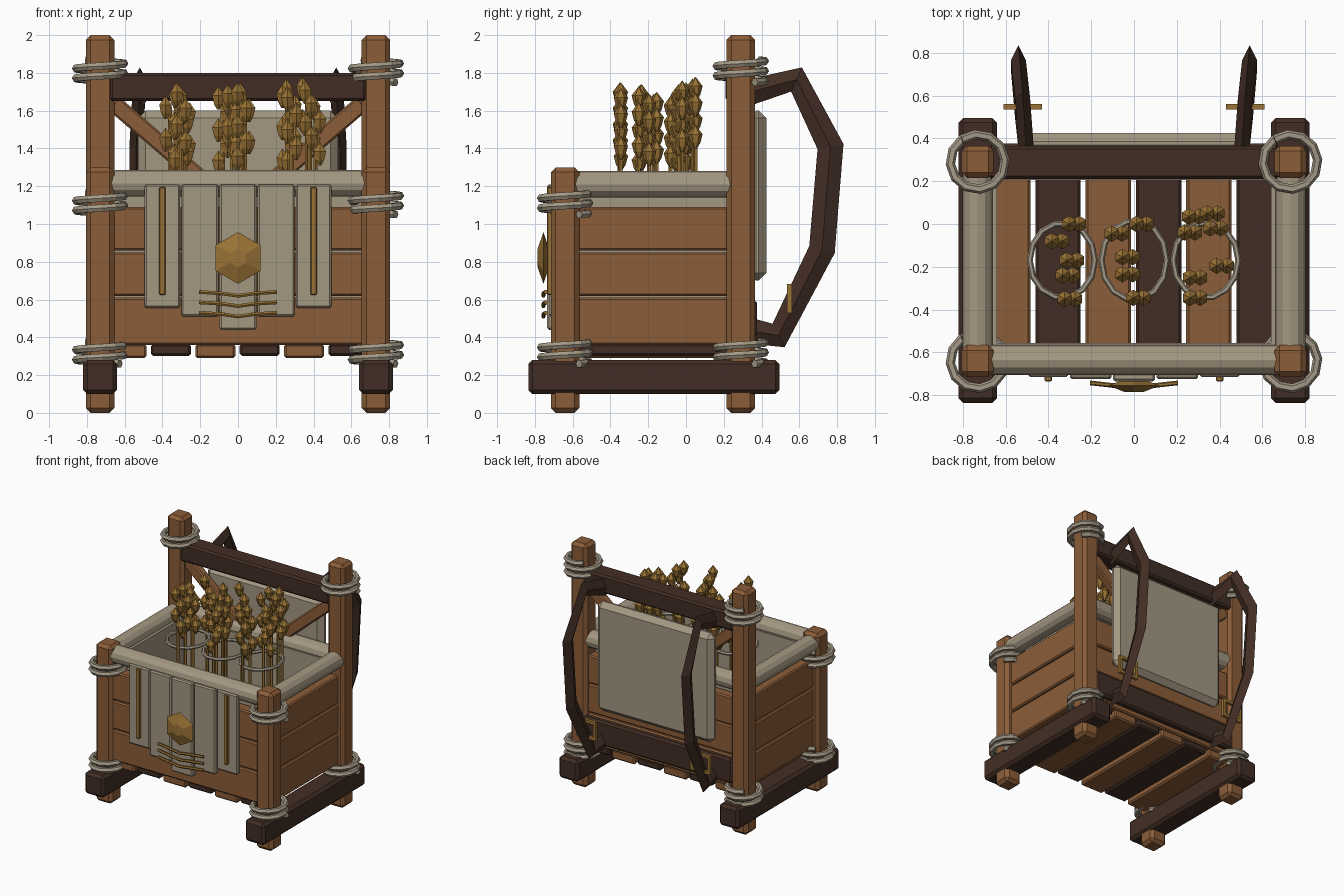
import bpy, bmesh, math
from mathutils import Vector, Matrix

if "Cube" in bpy.data.objects:
    bpy.data.objects.remove(bpy.data.objects["Cube"])


def material(name, rgb):
    m = bpy.data.materials.new(name)
    m.diffuse_color = (*rgb, 1)
    m.use_nodes = True
    m.node_tree.nodes["Principled BSDF"].inputs["Base Color"].default_value = m.diffuse_color
    return m


WOOD = material("wood", (0.26, 0.11, 0.04))
DARK = material("dark_wood", (0.055, 0.027, 0.018))
CLOTH = material("cloth", (0.37, 0.31, 0.22))
ROPE = material("rope", (0.37, 0.32, 0.24))
GOLD = material("gold", (0.32, 0.17, 0.035))


def finish(name, bm, mat):
    bmesh.ops.recalc_face_normals(bm, faces=bm.faces)
    me = bpy.data.meshes.new(name)
    bm.to_mesh(me)
    bm.free()
    me.materials.append(mat)
    ob = bpy.data.objects.new(name, me)
    bpy.context.collection.objects.link(ob)
    return ob


def box(name, x, y, z, mat, bevel=0.01, rot_y=0.0):
    """Chamfered box from (min, max) ranges."""
    size = [b - a for a, b in (x, y, z)]
    mid = [(a + b) / 2 for a, b in (x, y, z)]
    bm = bmesh.new()
    bmesh.ops.create_cube(bm, size=1, matrix=Matrix.Diagonal((*size, 1)))
    if bevel:
        bmesh.ops.bevel(bm, geom=bm.edges[:], offset=bevel, segments=1, affect='EDGES')
    ob = finish(name, bm, mat)
    ob.location = mid
    ob.rotation_euler.y = rot_y
    return ob


def add_cone(bm, a, b, r1, r2, sides):
    a, b = Vector(a), Vector(b)
    q = (b - a).to_track_quat('Z', 'Y').to_matrix().to_4x4()
    bmesh.ops.create_cone(bm, cap_ends=True, segments=sides, radius1=r1, radius2=r2,
                          depth=(b - a).length, matrix=Matrix.Translation((a + b) / 2) @ q)


def cylinder(name, a, b, r, mat, sides=12):
    bm = bmesh.new()
    add_cone(bm, a, b, r, r, sides)
    return finish(name, bm, mat)


def sweep(name, pts, section, mat, closed=False):
    """Sweep section offsets given per point by section(i, tangent)."""
    bm = bmesh.new()
    rings, n = [], len(pts)
    for i, p in enumerate(pts):
        if closed:
            t = pts[(i + 1) % n] - pts[i - 1]
        else:
            d1 = (pts[min(i + 1, n - 1)] - pts[min(i, n - 2)]).normalized()
            d0 = (pts[max(i, 1)] - pts[max(i - 1, 0)]).normalized()
            t = d0 + d1
        rings.append([bm.verts.new(p + o) for o in section(t.normalized())])
    k = len(rings[0])
    for i in range(n if closed else n - 1):
        r, s = rings[i], rings[(i + 1) % n]
        for j in range(k):
            bm.faces.new((r[j], r[(j + 1) % k], s[(j + 1) % k], s[j]))
    if not closed:
        bm.faces.new(rings[0])
        bm.faces.new(rings[-1])
    return finish(name, bm, mat)


def round_section(r, sides=6):
    def f(t):
        u = t.cross(Vector((0, 0, 1))).normalized()
        v = t.cross(u)
        return [r * (math.cos(a) * u + math.sin(a) * v)
                for a in (2 * math.pi * k / sides for k in range(sides))]
    return f


def rope_wrap(x, y, z):
    pts = []
    for i in range(28):
        a = math.radians(35) + i * math.pi / 6
        pts.append(Vector((x + 0.128 * math.cos(a), y + 0.128 * math.sin(a),
                           z - 0.06 + 0.052 * i / 12)))
    sweep("rope_wrap", pts, round_section(0.022), ROPE)


def strap_section(t):
    side = Vector((0.035, 0, 0))
    n = t.cross(Vector((1, 0, 0))).normalized() * 0.07
    return [side, n, -side, -n]


FRONT, BACK, SIDE = -0.64, 0.29, 0.73

for s in (-1, 1):
    # Posts, runners and rope lashings
    x = s * SIDE
    box("front_post", (x - .075, x + .075), (FRONT - .075, FRONT + .075), (0, 1.3), WOOD, .025)
    box("back_post", (x - .075, x + .075), (BACK - .075, BACK + .075), (0, 2), WOOD, .025)
    box("runner", (x - .09, x + .09), (-.835, .495), (.1, .28), DARK, .022)
    for y, heights in ((FRONT, (.32, 1.11)), (BACK, (.32, 1.81))):
        for z in heights:
            rope_wrap(x, y, z)
    # Side lining and rolled rim
    lx = s * .655
    box("side_lining", (lx - .015, lx + .015), (-.57, .22), (.36, 1.2), CLOTH, 0)
    cylinder("side_rim", (x, -.6, 1.21), (x, .25, 1.21), .07, CLOTH)
    # Diagonal brace
    a, b = Vector((.66, 1.64)), Vector((.08, 1.14))
    m, d = (a + b) / 2, a - b
    brace = box("diagonal_brace", (-d.length / 2, d.length / 2), (-.035, .035), (-.045, .045), WOOD)
    brace.location = (s * m.x, BACK, m.y)
    brace.rotation_euler.y = -s * math.atan2(d.y, d.x)
    # Shoulder strap and its buckle
    path = [(.50, .31, 1.69), (.52, .585, 1.765), (.54, .765, 1.41),
            (.54, .72, .865), (.52, .49, .41), (.50, .31, .44)]
    sweep("shoulder_strap", [Vector((s * p[0], p[1], p[2])) for p in path], strap_section, DARK)
    bx = s * .52
    for e in (-1, 1):
        box("buckle_bar", (bx - .09, bx + .09), (.535, .56),
            (.605 + e * .065 - .012, .605 + e * .065 + .012), GOLD, 0)
        box("buckle_side", (bx + e * .078 - .012, bx + e * .078 + .012), (.535, .56),
            (.53, .68), GOLD, 0)

# Wall boards
for z in ((.36, .61), (.62, .85), (.86, 1.09)):
    for s in (-1, 1):
        box("side_board", (s * .715 - .045, s * .715 + .045), (-.58, .23), z, WOOD)
    box("front_board", (-.67, .67), (-.69, -.59), z, WOOD)
    box("back_board", (-.67, .67), (.24, .33), z, WOOD)

# Floor slats
for i in range(6):
    x = -.59 + i * .235
    box("floor_slat", (x - .106, x + .106), (-.66, .32),
        (.29 + .012 * (i % 2), .365), DARK if i % 2 else WOOD, .012)

# Front and back lining and rolled rims
box("front_lining", (-.66, .66), (-.585, -.555), (.36, 1.2), CLOTH, 0)
box("back_lining", (-.66, .66), (.205, .235), (.36, 1.2), CLOTH, 0)
cylinder("front_rim", (-.67, -.635, 1.215), (.67, -.635, 1.215), .07, CLOTH)
cylinder("back_rim", (-.67, .285, 1.21), (.67, .285, 1.21), .07, CLOTH)

# Back frame rails and pad
box("top_rail", (-.68, .68), (.21, .365), (1.65, 1.8), DARK, .015)
box("lower_rail", (-.68, .68), (.27, .375), (.4, .6), DARK, .015)
box("back_pad", (-.53, .53), (.33, .425), (.7, 1.6), CLOTH, .04)

# Hanging front cloth in stepped panels
for k, (w0, w1, bottom, y) in enumerate(((-.098, .098, .44, -.735), (.104, .3, .51, -.725),
                                         (.306, .495, .555, -.715))):
    for s in ((1,) if k == 0 else (-1, 1)):
        box("apron_panel", tuple(sorted((s * w0, s * w1))), (y, -.675), (bottom, 1.21), CLOTH)

# Gold trim: bars, chevrons and hexagonal boss
for s in (-1, 1):
    box("apron_bar", (s * .4 - .017, s * .4 + .017), (-.735, -.705), (.625, 1.195), GOLD, .005)
for z in (.635, .58, .525):
    sweep("apron_chevron", [Vector((x, -.755 if abs(x) < .1 else -.742, z + dz)) for x, dz in
          ((-.205, .005), (-.09, -.002), (0, -.015), (.09, -.002), (.205, .005))],
          round_section(.011), GOLD)
bm = bmesh.new()
add_cone(bm, (0, -.755, .82), (0, -.785, .82), .137, .05, 6)
add_cone(bm, (0, -.755, .82), (0, -.725, .82), .137, .05, 6)
boss = finish("hexagon_boss", bm, GOLD)
pts = [v.co for v in boss.data.vertices]
if max(p.x for p in pts) > .13:  # turn a corner upward
    boss.data.transform(Matrix.Translation((0, 0, .82)) @ Matrix.Rotation(math.pi / 6, 4, 'Y')
                        @ Matrix.Translation((0, 0, -.82)))

# Bundle rings
for cx in (-.335, 0, .335):
    ring = [Vector((cx + .152 * math.cos(a), -.17 + (.185 if cx == 0 else .175) * math.sin(a), 1.25))
            for a in (i * math.pi / 7 for i in range(14))]
    sweep("bundle_ring", ring, round_section(.014), ROPE, closed=True)

# Grain stalks with faceted kernels
stalks = [(-.28, 0, 1.73), (-.36, -.08, 1.68), (-.29, -.17, 1.69), (-.31, -.24, 1.74), (-.3, -.35, 1.75),
          (.035, 0, 1.75), (-.08, -.045, 1.73), (-.03, -.155, 1.70), (-.03, -.235, 1.74),
          (.02, -.345, 1.75), (.28, .035, 1.77), (.365, .05, 1.78), (.26, -.04, 1.74),
          (.38, -.02, 1.76), (.41, -.195, 1.69), (.285, -.25, 1.73), (.285, -.345, 1.72)]
for i, (x, y, top) in enumerate(stalks):
    bm = bmesh.new()
    add_cone(bm, (x, y, .37), (x, y, top - .06), .012, .012, 5)
    for k in range(4 if i % 3 else 5):
        kx, z = x + (.024 if k % 2 else -.024), top - k * .085
        add_cone(bm, (kx, y, z - .05), (kx, y, z), .038, 0, 6)
        add_cone(bm, (kx, y, z - .095), (kx, y, z - .05), .026, .038, 6)
        add_cone(bm, (kx, y, z - .125), (kx, y, z - .095), .008, .026, 6)
    finish("grain_stalk", bm, GOLD)
